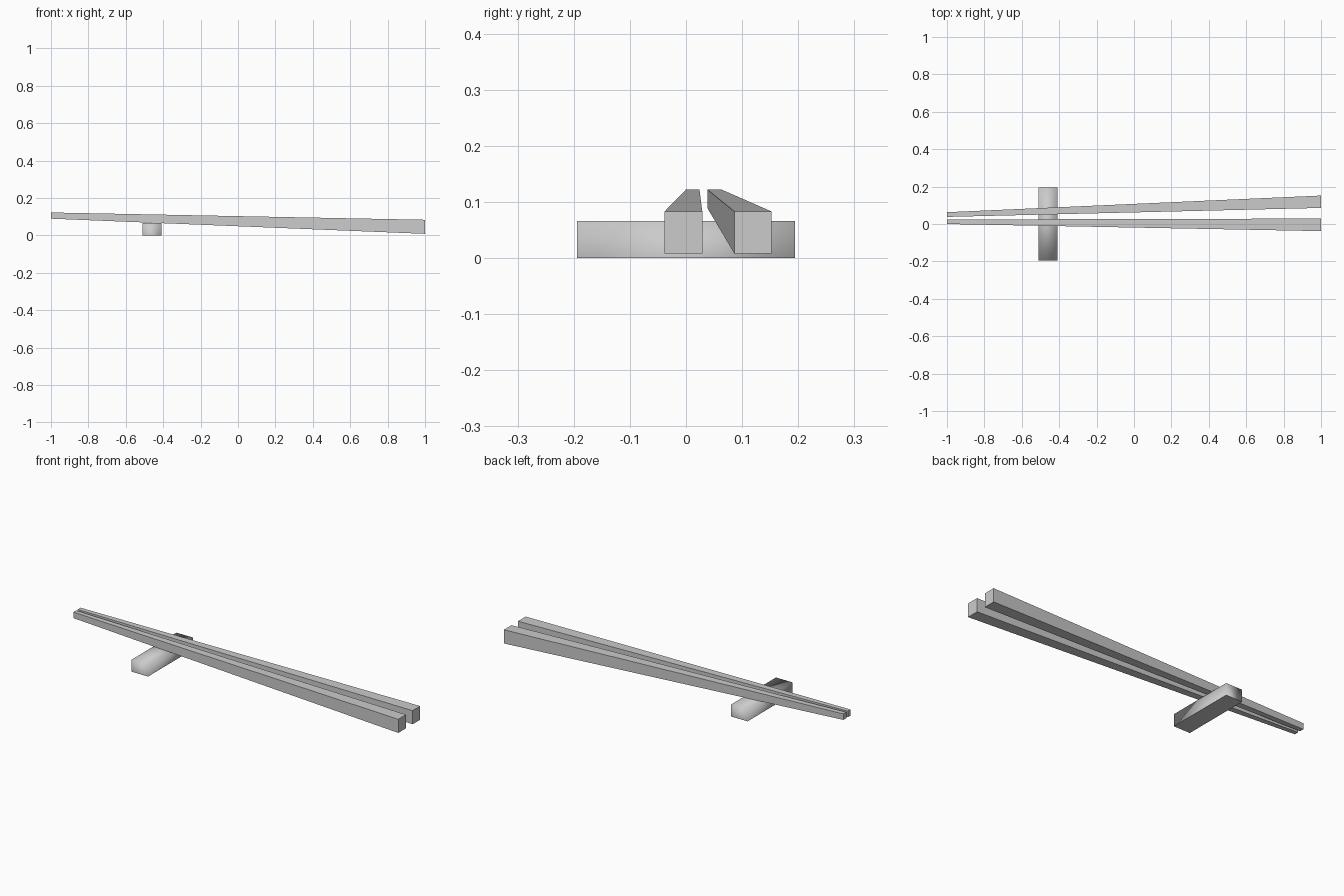
import bpy, bmesh

cube = bpy.data.objects.get("Cube")
if cube:
    bpy.data.objects.remove(cube, do_unlink=True)

grey = bpy.data.materials.new("plain grey")
grey.use_nodes = True
colour = (0.6, 0.6, 0.6, 1)
grey.diffuse_color = colour
grey.node_tree.nodes["Principled BSDF"].inputs["Base Color"].default_value = colour


def prism(name, ends):
    """Four-sided bar between two rectangles given as (x, y0, y1, z0, z1)."""
    bm = bmesh.new()
    loops = [[bm.verts.new((x, y, z)) for y, z in
              ((y0, z0), (y1, z0), (y1, z1), (y0, z1))]
             for x, y0, y1, z0, z1 in ends]
    a, b = loops
    bm.faces.new(a)
    bm.faces.new(b)
    for i in range(4):
        j = (i + 1) % 4
        bm.faces.new((a[i], a[j], b[j], b[i]))
    bmesh.ops.recalc_face_normals(bm, faces=bm.faces)
    mesh = bpy.data.meshes.new(name)
    bm.to_mesh(mesh)
    bm.free()
    mesh.materials.append(grey)
    obj = bpy.data.objects.new(name, mesh)
    bpy.context.collection.objects.link(obj)
    return obj


# Tapered sticks, thin tip at -x and thick handle at +x
prism("front_chopstick", [(-1, 0, 0.024, 0.089, 0.122),
                          (1, -0.038, 0.029, 0.008, 0.083)])
prism("back_chopstick", [(-1, 0.038, 0.063, 0.089, 0.122),
                         (1, 0.086, 0.152, 0.008, 0.083)])

# Softly shaded rest block with a crisp flat underside
rest = prism("chopstick_rest", [(-0.51, -0.194, 0.194, 0, 0.066),
                                (-0.41, -0.194, 0.194, 0, 0.066)])
for face in rest.data.polygons:
    face.use_smooth = True
for edge in rest.data.edges:
    edge.use_edge_sharp = all(rest.data.vertices[v].co.z < 0.01 for v in edge.vertices)
